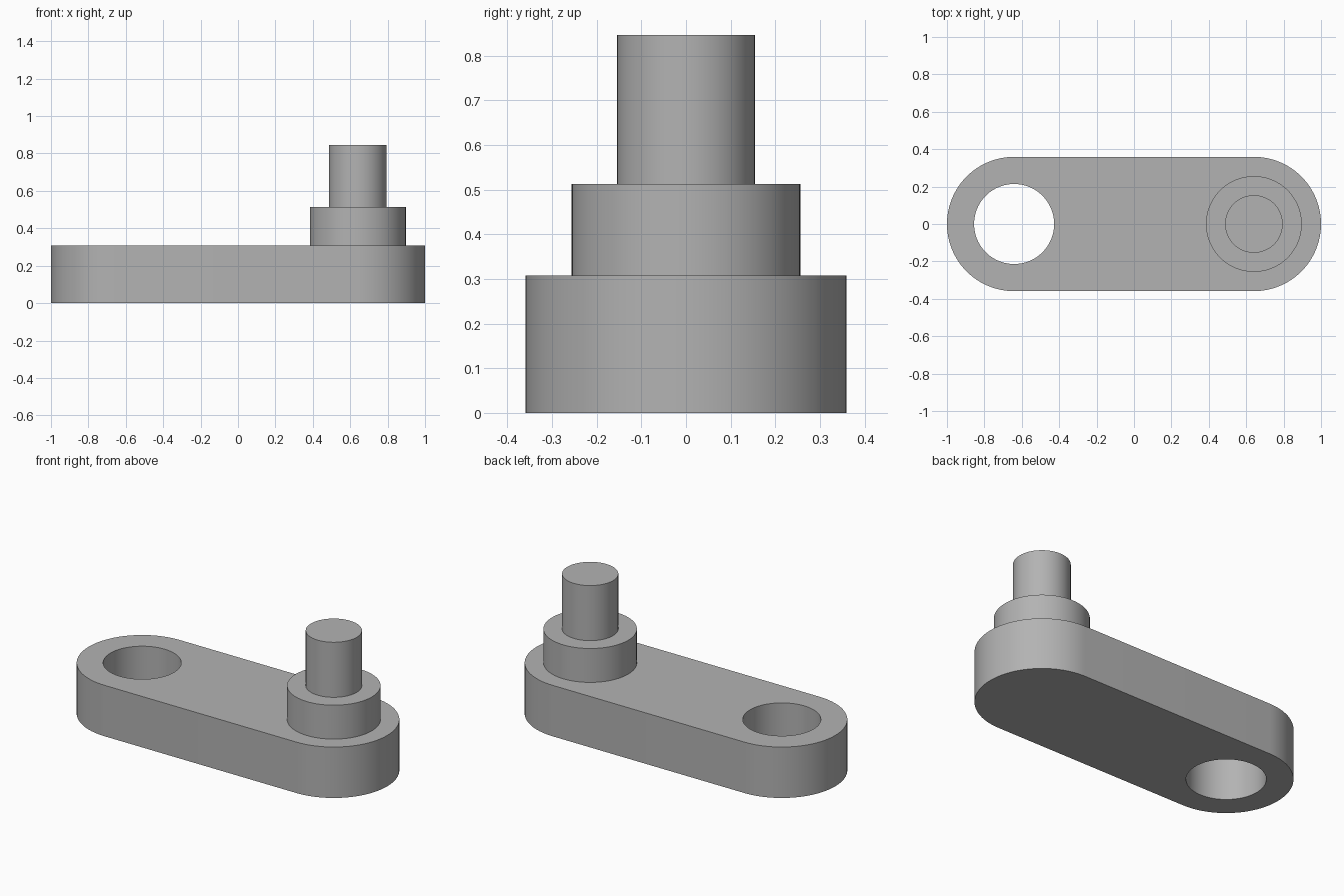
import bpy
import bmesh
from math import cos, sin, pi, radians

cube = bpy.data.objects.get("Cube")
if cube:
    bpy.data.objects.remove(cube, do_unlink=True)

END_X = 0.641      # distance of both arm ends from the centre
ARM_R = 0.359
ARM_TOP = 0.308
BOSS_TOP = 0.513
PIN_TOP = 0.846
SEGMENTS = 96

# Plain grey metal
grey = bpy.data.materials.new("grey metal")
grey.use_nodes = True
colour = (0.45, 0.45, 0.45, 1)
grey.diffuse_color = colour
grey.node_tree.nodes["Principled BSDF"].inputs["Base Color"].default_value = colour


def arc(cx, radius, start, sweep, steps):
    """Points along an arc centred on (cx, 0)."""
    angles = [start + sweep * i / steps for i in range(steps + 1)]
    return [(cx + radius * cos(a), radius * sin(a)) for a in angles]


def prism(name, outline, bottom, top):
    """Extrude a closed outline straight up."""
    bm = bmesh.new()
    base = bm.faces.new([bm.verts.new((x, y, bottom)) for x, y in outline])
    result = bmesh.ops.extrude_face_region(bm, geom=[base], use_keep_orig=True)
    raised = [v for v in result["geom"] if isinstance(v, bmesh.types.BMVert)]
    bmesh.ops.translate(bm, verts=raised, vec=(0, 0, top - bottom))
    bmesh.ops.recalc_face_normals(bm, faces=bm.faces)
    mesh = bpy.data.meshes.new(name)
    bm.to_mesh(mesh)
    bm.free()
    mesh.materials.append(grey)
    obj = bpy.data.objects.new(name, mesh)
    bpy.context.collection.objects.link(obj)
    return obj


def disc(name, cx, radius, bottom, top):
    return prism(name, arc(cx, radius, 0, 2 * pi, SEGMENTS)[:-1], bottom, top)


# Arm with rounded ends
half = SEGMENTS // 2
outline = (arc(END_X, ARM_R, -pi / 2, pi, half)
           + arc(-END_X, ARM_R, pi / 2, pi, half))
arm = prism("arm", outline, 0, ARM_TOP)

# Through hole at the right end
cutter = disc("hole_cutter", -END_X, 0.214, -0.1, ARM_TOP + 0.1)
cut = arm.modifiers.new("hole", "BOOLEAN")
cut.operation = "DIFFERENCE"
cut.solver = "EXACT"
cut.object = cutter
bpy.context.view_layer.objects.active = arm
bpy.ops.object.modifier_apply(modifier=cut.name)
bpy.data.objects.remove(cutter, do_unlink=True)

# Stepped crank pin at the left end
boss = disc("boss", END_X, 0.256, ARM_TOP, BOSS_TOP)
pin = disc("pin", END_X, 0.154, BOSS_TOP, PIN_TOP)

# Smooth round sides, crisp rims
bpy.ops.object.select_all(action="DESELECT")
for part in (arm, boss, pin):
    part.select_set(True)
bpy.context.view_layer.objects.active = arm
bpy.ops.object.shade_smooth_by_angle(angle=radians(30))
